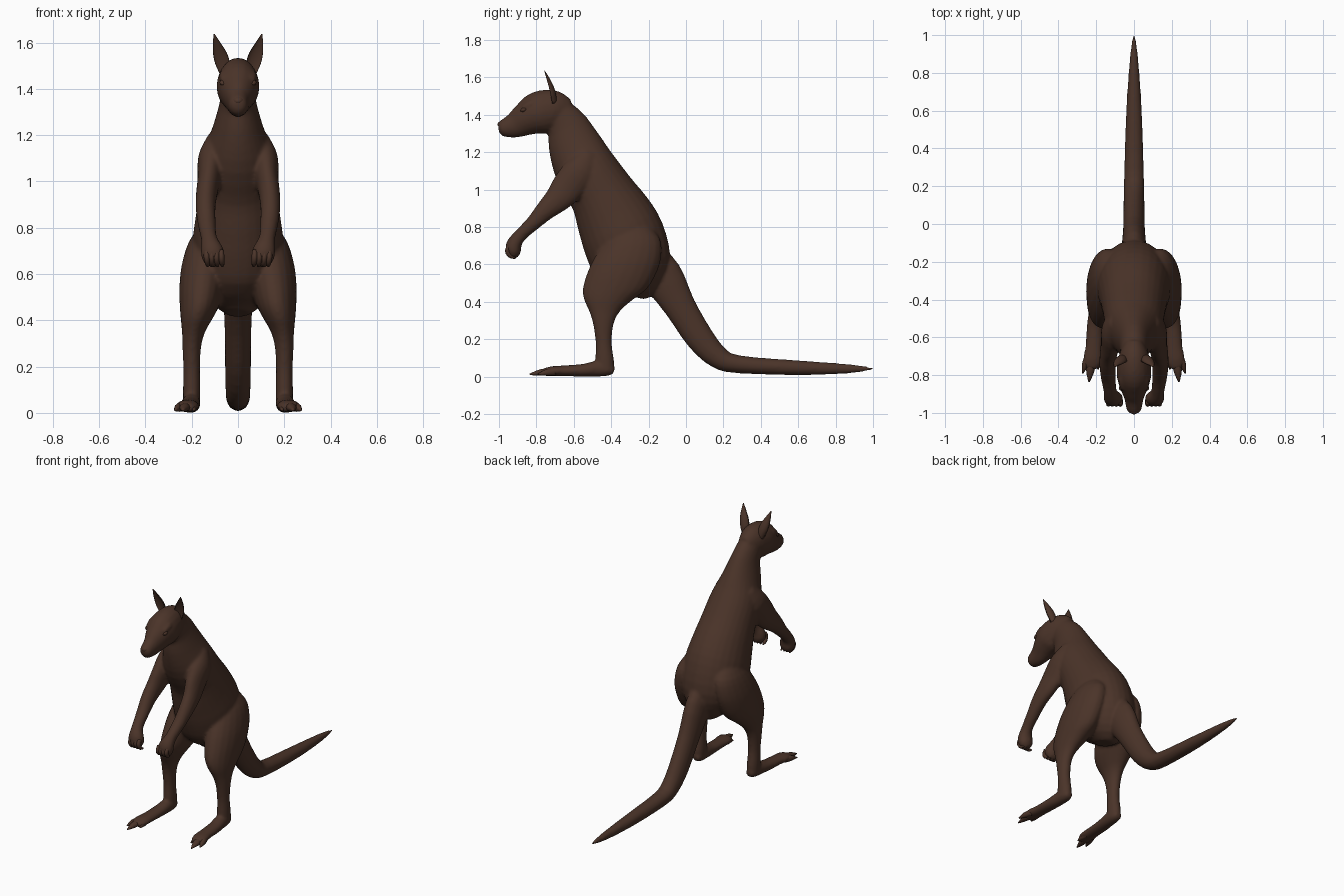
import bpy, bmesh, math
from mathutils import Vector

cube = bpy.data.objects.get("Cube")
if cube:
    bpy.data.objects.remove(cube, do_unlink=True)

fur = bpy.data.materials.new("dark brown fur")
fur.use_nodes = True
fur.diffuse_color = (0.07, 0.034, 0.022, 1)
fur.node_tree.nodes["Principled BSDF"].inputs["Base Color"].default_value = (0.07, 0.034, 0.022, 1)


def spline(stations, steps):
    """Smooth in-between stations through the given ones."""
    out = []
    n = len(stations)
    for i in range(n - 1):
        p = [stations[max(0, min(n - 1, i + k))] for k in (-1, 0, 1, 2)]
        for s in range(steps):
            t = s / steps
            out.append([0.5 * (2 * b + (c - a) * t + (2 * a - 5 * b + 4 * c - d) * t * t
                               + (3 * b - a - 3 * c + d) * t ** 3) for a, b, c, d in zip(*p)])
    return out + [list(stations[-1])]


def loft(name, stations, sides=20, steps=3, axis=None, cup=0.0, mirror=False):
    """Skin of elliptical rings; each station is x, y, z, half width, half depth."""
    bm = bmesh.new()
    rows = spline(stations, steps)
    pts = [Vector(r[:3]) for r in rows]
    rings = []
    for i, r in enumerate(rows):
        t = axis or (pts[min(i + 1, len(pts) - 1)] - pts[max(i - 1, 0)]).normalized()
        side = (Vector((1, 0, 0)) - t * t.x).normalized()
        up = t.cross(side)
        w, d = max(r[3], 0.002), max(r[4], 0.002)
        ring = []
        for k in range(sides):
            a = 2 * math.pi * k / sides
            depth = math.sin(a) * d
            if cup and depth < 0:      # hollow the front of the ring
                depth *= -cup
            ring.append(bm.verts.new(pts[i] + side * math.cos(a) * w + up * depth))
        rings.append(ring)
    for a, b in zip(rings, rings[1:]):
        for k in range(sides):
            j = (k + 1) % sides
            bm.faces.new((a[k], a[j], b[j], b[k]))
    bm.faces.new(rings[0][::-1])
    bm.faces.new(rings[-1])
    if mirror:
        copy = bmesh.ops.duplicate(bm, geom=bm.verts[:] + bm.edges[:] + bm.faces[:])["geom"]
        for v in copy:
            if isinstance(v, bmesh.types.BMVert):
                v.co.x *= -1
    bmesh.ops.recalc_face_normals(bm, faces=bm.faces[:])
    mesh = bpy.data.meshes.new(name)
    bm.to_mesh(mesh)
    bm.free()
    ob = bpy.data.objects.new(name, mesh)
    bpy.context.collection.objects.link(ob)
    mesh.materials.append(fur)
    for p in mesh.polygons:
        p.use_smooth = True
    return ob


UP = Vector((0, 0, 1))

# Torso and neck, pelvis to nape
torso = loft("body", [
    (0, -0.29, 0.43, 0.05, 0.07), (0, -0.28, 0.49, 0.13, 0.15), (0, -0.29, 0.60, 0.185, 0.21),
    (0, -0.335, 0.745, 0.195, 0.222), (0, -0.39, 0.865, 0.18, 0.205),
    (0, -0.455, 0.985, 0.165, 0.175), (0, -0.54, 1.115, 0.15, 0.165),
    (0, -0.592, 1.23, 0.11, 0.145), (0, -0.635, 1.335, 0.08, 0.115),
    (0, -0.69, 1.41, 0.07, 0.09)], sides=28)

# Head, nape to nose
head = loft("head", [
    (0, -0.62, 1.42, 0.045, 0.06), (0, -0.68, 1.425, 0.075, 0.10),
    (0, -0.74, 1.42, 0.088, 0.115), (0, -0.80, 1.405, 0.092, 0.113),
    (0, -0.86, 1.375, 0.076, 0.09), (0, -0.915, 1.345, 0.053, 0.07),
    (0, -0.96, 1.332, 0.044, 0.054), (0, -0.99, 1.328, 0.036, 0.04),
    (0, -1.003, 1.326, 0.018, 0.02)])

# Tail sweeping down and back along the ground
tail = loft("tail", [
    (0, -0.24, 0.68, 0.06, 0.09), (0, -0.13, 0.54, 0.065, 0.11), (0, -0.03, 0.37, 0.058, 0.085),
    (0, 0.075, 0.205, 0.056, 0.076), (0, 0.17, 0.105, 0.054, 0.062),
    (0, 0.28, 0.066, 0.052, 0.048), (0, 0.61, 0.047, 0.041, 0.039),
    (0, 0.88, 0.042, 0.022, 0.024), (0, 1.003, 0.043, 0.006, 0.006)])

# Arms, shoulder to paw
arms = loft("arms", [
    (0.09, -0.52, 1.19, 0.04, 0.05), (0.112, -0.565, 1.10, 0.06, 0.09),
    (0.125, -0.635, 1.01, 0.05, 0.088), (0.135, -0.685, 0.95, 0.046, 0.073),
    (0.14, -0.75, 0.89, 0.043, 0.055), (0.135, -0.82, 0.818, 0.039, 0.04),
    (0.125, -0.89, 0.752, 0.035, 0.035), (0.112, -0.922, 0.70, 0.05, 0.042),
    (0.105, -0.918, 0.66, 0.045, 0.038), (0.10, -0.908, 0.638, 0.02, 0.02)], mirror=True)

# Hind legs, haunch to ankle
legs = loft("hind_legs", [
    (0.11, -0.28, 0.83, 0.04, 0.06), (0.13, -0.28, 0.74, 0.082, 0.14),
    (0.145, -0.31, 0.64, 0.098, 0.178), (0.155, -0.345, 0.55, 0.098, 0.185),
    (0.165, -0.38, 0.47, 0.087, 0.172), (0.178, -0.415, 0.41, 0.07, 0.13),
    (0.192, -0.435, 0.35, 0.05, 0.083), (0.20, -0.442, 0.28, 0.04, 0.055),
    (0.20, -0.44, 0.18, 0.036, 0.043), (0.20, -0.435, 0.09, 0.038, 0.05),
    (0.20, -0.43, 0.025, 0.036, 0.046)], axis=UP, mirror=True)

# Feet, heel to ball
feet = loft("feet", [
    (0.20, -0.385, 0.03, 0.022, 0.02), (0.20, -0.42, 0.04, 0.036, 0.038),
    (0.202, -0.48, 0.042, 0.04, 0.042), (0.208, -0.55, 0.034, 0.043, 0.034),
    (0.213, -0.65, 0.031, 0.044, 0.029), (0.22, -0.72, 0.029, 0.05, 0.026),
    (0.226, -0.765, 0.022, 0.034, 0.019)], mirror=True)

# Brow ridges and cheeks
brows = loft("brows", [
    (0.055, -0.79, 1.475, 0.012, 0.012), (0.062, -0.83, 1.458, 0.02, 0.02),
    (0.058, -0.875, 1.435, 0.014, 0.014)], mirror=True)

# Merge the fleshy parts into one skin
bpy.ops.object.select_all(action='DESELECT')
for ob in (torso, head, tail, arms, legs, feet, brows):
    ob.select_set(True)
bpy.context.view_layer.objects.active = torso
bpy.ops.object.join()
remesh = torso.modifiers.new("skin", 'REMESH')
remesh.mode = 'VOXEL'
remesh.voxel_size = 0.009
remesh.use_smooth_shade = True
smooth = torso.modifiers.new("soften", 'SMOOTH')
smooth.factor = 0.5
smooth.iterations = 6
for m in ("skin", "soften"):
    bpy.ops.object.modifier_apply(modifier=m)
for p in torso.data.polygons:
    p.use_smooth = True

# Ears, hollow at the front
loft("ears", [
    (0.055, -0.715, 1.46, 0.022, 0.025), (0.067, -0.725, 1.51, 0.032, 0.03),
    (0.078, -0.735, 1.555, 0.03, 0.026), (0.092, -0.748, 1.60, 0.016, 0.016),
    (0.103, -0.758, 1.637, 0.002, 0.002)], sides=16, axis=UP, cup=0.45, mirror=True)

# Toes: one long central toe with a smaller one on each side
for label, a, b, w in (("middle", (0.225, -0.72), (0.238, -0.835), 0.022),
                       ("outer", (0.245, -0.70), (0.272, -0.79), 0.017),
                       ("inner", (0.195, -0.69), (0.190, -0.77), 0.015)):
    loft(label + "_toes", [(a[0], a[1], 0.026, w, 0.02),
                           ((a[0] + b[0]) / 2, (a[1] + b[1]) / 2, 0.022, w, 0.018),
                           (b[0], b[1], 0.012, 0.004, 0.004)], sides=10, mirror=True)

# Fingers curling below the paws
for i in range(4):
    x = 0.072 + 0.021 * i
    loft("fingers_%d" % (i + 1), [(x, -0.94, 0.70, 0.012, 0.014), (x, -0.953, 0.672, 0.013, 0.015),
                                  (x - 0.003, -0.938, 0.645, 0.011, 0.012),
                                  (x - 0.005, -0.912, 0.633, 0.004, 0.004)], sides=8, mirror=True)

# Eyes under the brows
loft("eyes", [(0.058, -0.855, 1.432, 0.004, 0.004), (0.064, -0.861, 1.43, 0.013, 0.011),
              (0.066, -0.872, 1.425, 0.013, 0.011), (0.06, -0.882, 1.42, 0.004, 0.004)],
     sides=10, mirror=True)

# Nose pad
loft("nose", [(0, -0.975, 1.352, 0.026, 0.016), (0, -0.993, 1.345, 0.024, 0.018),
              (0, -1.003, 1.338, 0.008, 0.008)], sides=12)
